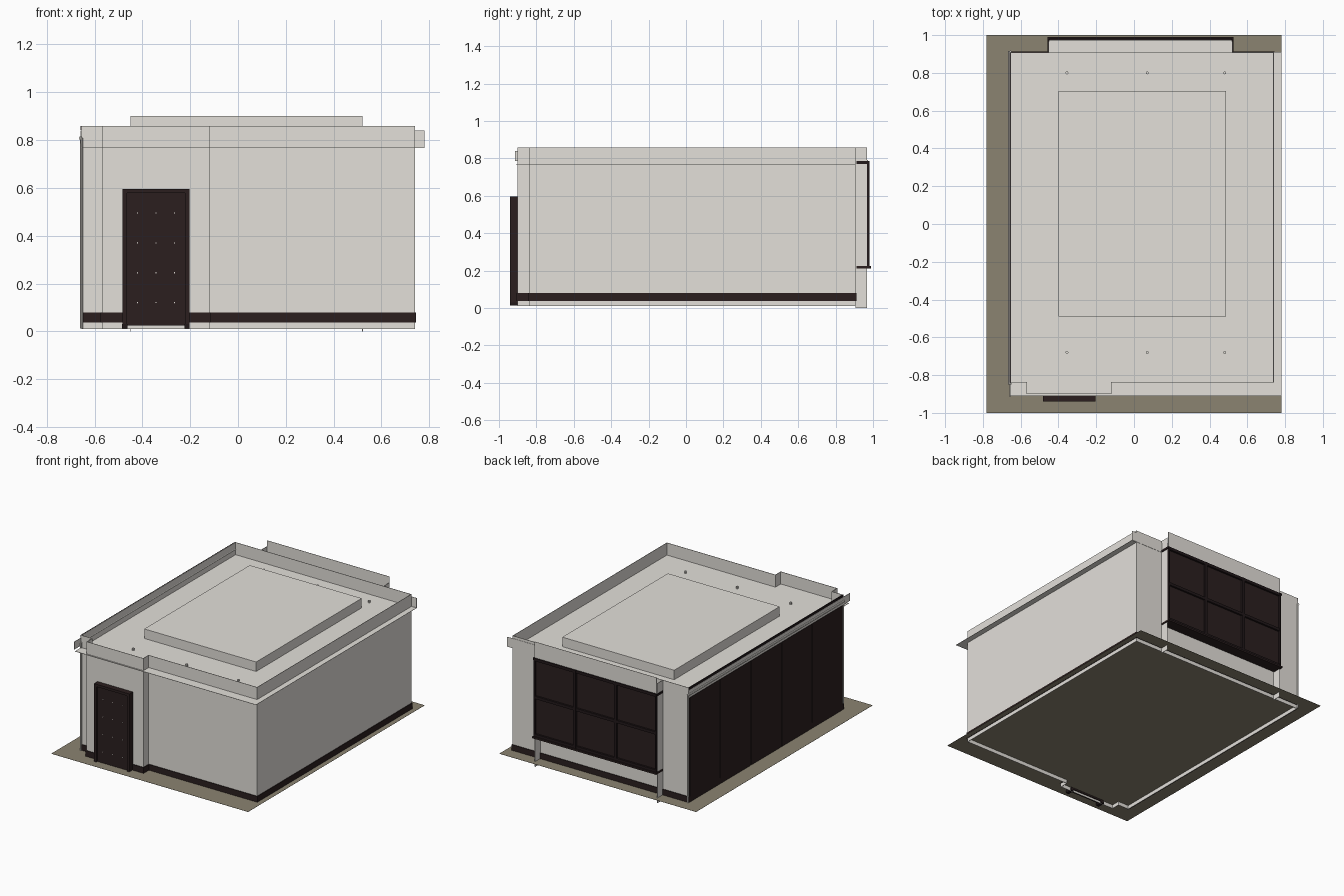
import bpy, bmesh, math
from mathutils import Vector

if "Cube" in bpy.data.objects:
    bpy.data.objects.remove(bpy.data.objects["Cube"])


def material(name, rgb):
    m = bpy.data.materials.new(name)
    m.diffuse_color = (*rgb, 1)
    m.use_nodes = True
    m.node_tree.nodes["Principled BSDF"].inputs["Base Color"].default_value = m.diffuse_color
    return m


PLASTER = material("pale_plaster", (0.77, 0.745, 0.70))
DARK = material("dark_brown", (0.024, 0.0135, 0.0135))
DEEP = material("deep_brown", (0.015, 0.009, 0.010))
EARTH = material("earth", (0.26, 0.228, 0.165))


def finish(name, bm, mat):
    bmesh.ops.recalc_face_normals(bm, faces=bm.faces)
    me = bpy.data.meshes.new(name)
    bm.to_mesh(me)
    bm.free()
    me.materials.append(mat)
    ob = bpy.data.objects.new(name, me)
    bpy.context.collection.objects.link(ob)
    return ob


def boxes(name, mat, *spans):
    """Each span is (x0, x1, y0, y1, z0, z1)."""
    bm = bmesh.new()
    for x0, x1, y0, y1, z0, z1 in spans:
        vs = bmesh.ops.create_cube(bm, size=1)["verts"]
        for v in vs:
            v.co = Vector(((x0 + x1) / 2 + v.co.x * (x1 - x0),
                           (y0 + y1) / 2 + v.co.y * (y1 - y0),
                           (z0 + z1) / 2 + v.co.z * (z1 - z0)))
    return finish(name, bm, mat)


def inset(pts, d):
    """Mitred inward offset of a counter-clockwise right-angled outline."""
    out = []
    for i, p in enumerate(pts):
        p = Vector(p)
        a = (p - Vector(pts[i - 1])).normalized()
        b = (Vector(pts[(i + 1) % len(pts)]) - p).normalized()
        out.append(p + d * (Vector((-a.y, a.x)) + Vector((-b.y, b.x))))
    return out


def ring(name, mat, pts, d_out, d_in, z0, z1):
    bm = bmesh.new()
    loops = [[bm.verts.new((p.x, p.y, z)) for p in inset(pts, d)]
             for d, z in ((d_out, z0), (d_out, z1), (d_in, z1), (d_in, z0))]
    n = len(pts)
    for k in range(4):
        A, B = loops[k], loops[(k + 1) % 4]
        for i in range(n):
            j = (i + 1) % n
            bm.faces.new((A[i], A[j], B[j], B[i]))
    return finish(name, bm, mat)


def rod(name, mat, a, b, r, sides=8):
    a, b = Vector(a), Vector(b)
    bm = bmesh.new()
    bmesh.ops.create_cone(bm, cap_ends=True, segments=sides, radius1=r, radius2=r,
                          depth=(b - a).length)
    rot = (b - a).to_track_quat('Z', 'Y')
    for v in bm.verts:
        v.co = rot @ v.co + (a + b) / 2
    return finish(name, bm, mat)


# ground sheet, a little above the wall feet
boxes("ground_sheet", EARTH, (-.78, .78, -1, 1, .0365, .0375))

# thin sheet walls with a door bay, carried up as a parapet
outline = [(-.655, -.84), (-.57, -.84), (-.57, -.90), (-.12, -.90), (-.12, -.84),
           (.74, -.84), (.74, .907), (-.655, .907)]
ring("walls", PLASTER, outline, 0, .003, .01, .858)
ring("baseboard", DARK, outline, -.005, -.0005, .036, .079)

# roof sheet with overhang, raised slab
boxes("roof_sheet", PLASTER, (-.655, .78, -.91, .907, .768, .77))
boxes("roof_slab", PLASTER, (-.4, .487, -.49, .705, .77, .838))

# thin upright edge boards
boxes("edge_boards", PLASTER,
      (.52, .78, .908, .91, .77, .84),
      (-.658, -.655, -.915, .91, .785, .84))

# window bay: side fins, ledge and header board
boxes("window_bay_fins", PLASTER,
      (-.452, -.449, .905, .967, 0, .858),
      (.519, .522, .905, .967, 0, .858))
boxes("window_bay_ledge", PLASTER, (-.45, .52, .907, .974, .787, .79))
boxes("window_header_board", PLASTER, (-.45, .52, .972, .974, .785, .90))

# roof vents
for i, (x, y) in enumerate((x, y) for x in (-.355, .07, .48) for y in (-.68, .80)):
    rod(f"roof_vent_{i}", PLASTER, (x, y, .768), (x, y, .785), .008)

# left side dark panels with narrow joints
n, y0, y1 = 5, -.83, .90
w = (y1 - y0) / n
boxes("side_panels", DARK, *[(-.661, -.654, y0 + i * w + .003, y0 + (i + 1) * w - .003,
                              .012, .785) for i in range(n)])
boxes("side_panel_joints", DEEP, (-.657, -.654, y0, y1, .012, .784))
boxes("side_top_rail", DEEP, (-.659, -.655, -.84, .907, .842, .859))

# gutter and downpipes
rod("gutter", PLASTER, (-.658, -.85, .808), (-.658, .915, .808), .008)
for y, tag in ((.912, "back"), (-.845, "front")):
    rod(f"downpipe_{tag}", PLASTER, (-.654, y, .012), (-.654, y, .808), .006)

# door with frame, feet and studs
boxes("door_leaf", DARK, (-.47, -.215, -.927, -.89, .025, .585))
boxes("door_frame", DARK,
      (-.483, -.465, -.94, -.89, .02, .596),
      (-.221, -.203, -.94, -.89, .02, .596),
      (-.465, -.221, -.94, -.89, .578, .596))
boxes("door_feet", DEEP,
      (-.485, -.462, -.942, -.89, .012, .03),
      (-.224, -.202, -.942, -.89, .012, .03))
for r in range(4):
    for c in range(3):
        x, z = -.42 + c * .077, .12 + r * .125
        rod(f"door_stud_{r}_{c}", PLASTER, (x, -.925, z), (x, -.931, z), .003, 6)

# back window: panes, frame bars and sill
boxes("window_panes", DARK, (-.448, .518, .958, .968, .225, .78))
third = .97 / 3
bars = [(x0, x1, .955, .982, .22, .785) for x0, x1 in
        ((-.45, -.44), (-.45 + third - .01, -.45 + third + .01),
         (.52 - third - .01, .52 - third + .01), (.51, .52))]
bars += [(-.45, .52, .955, .981, z, z + .02) for z in (.222, .494, .765)]
boxes("window_frame", DEEP, *bars)
boxes("window_sill", DARK, (-.457, .527, .912, .99, .212, .224))
boxes("window_side_trim", DEEP, (-.457, -.452, .912, .982, .77, .785),
      (.522, .527, .912, .982, .77, .785))
